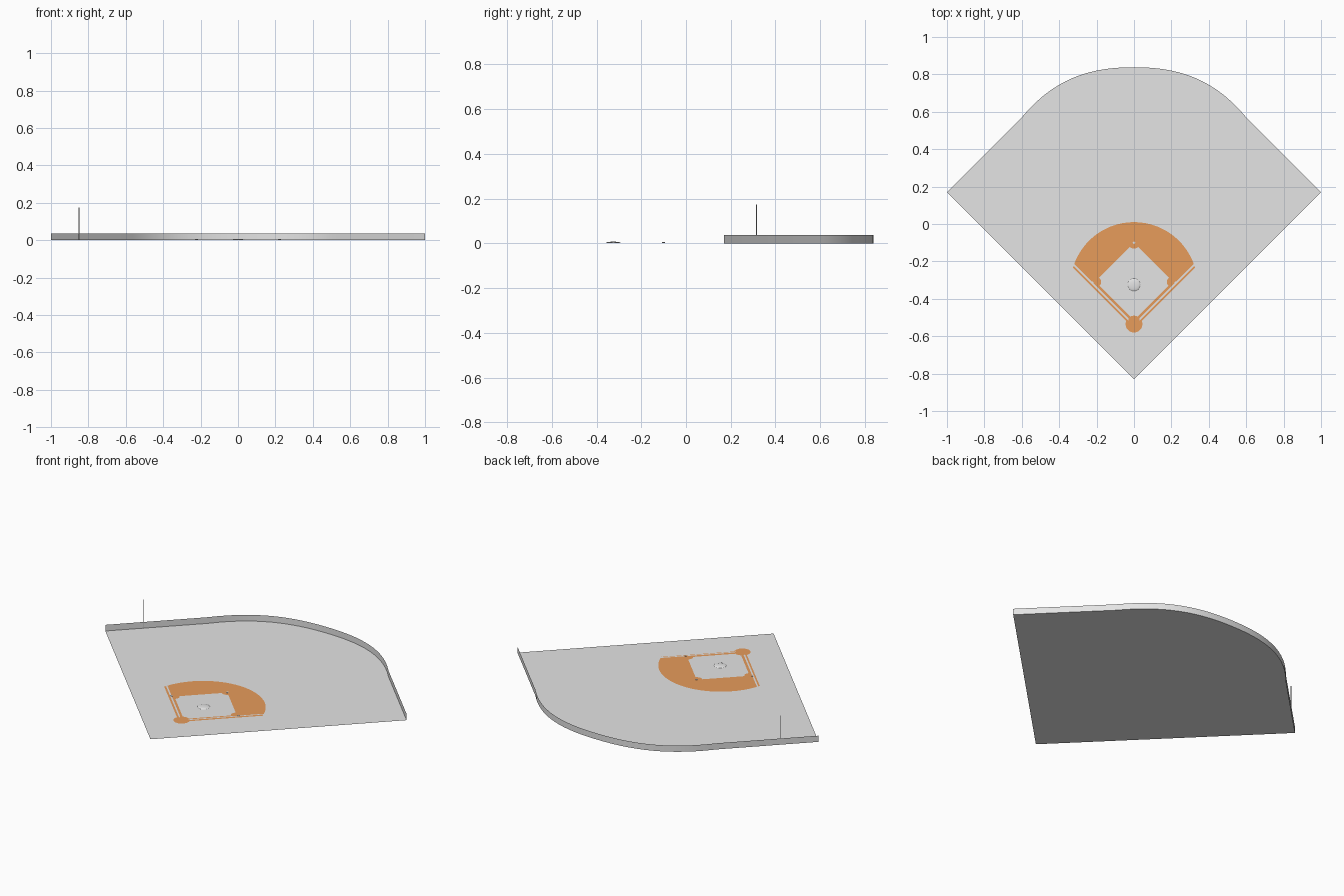
import bpy, bmesh, math
from mathutils import Vector
from mathutils.geometry import interpolate_bezier

cube = bpy.data.objects.get("Cube")
if cube:
    bpy.data.objects.remove(cube, do_unlink=True)


def material(name, color):
    m = bpy.data.materials.new(name)
    m.use_nodes = True
    m.diffuse_color = color
    m.node_tree.nodes["Principled BSDF"].inputs["Base Color"].default_value = color
    return m


GREY = material("light grey", (0.78, 0.78, 0.78, 1))
SAND = material("sandy orange", (0.92, 0.38, 0.12, 1))
STEP = 0.0008          # height of each painted layer
HOME_Y = -0.54         # apex of the foul lines
MOUND_Y = -0.33


def finish(name, bm, mat):
    me = bpy.data.meshes.new(name)
    bm.to_mesh(me)
    bm.free()
    me.materials.append(mat)
    ob = bpy.data.objects.new(name, me)
    bpy.context.collection.objects.link(ob)
    return ob


def sheet(name, points, layer, mat):
    """Flat face laid on the ground at a layer height."""
    bm = bmesh.new()
    face = bm.faces.new([bm.verts.new((x, y, layer * STEP)) for x, y in points])
    face.normal_update()
    if face.normal.z < 0:
        face.normal_flip()
    return finish(name, bm, mat)


def arc(cx, cy, r, a0, a1, n):
    return [(cx + r * math.cos(a0 + (a1 - a0) * i / n),
             cy + r * math.sin(a0 + (a1 - a0) * i / n)) for i in range(n + 1)]


def disc(name, cx, cy, r, layer, mat):
    return sheet(name, arc(cx, cy, r, 0, math.tau, 32)[:-1], layer, mat)


# Outfield edge: straight from the corner, then a curve to the middle, mirrored
curve = interpolate_bezier(Vector((0.6, 0.57, 0)), Vector((0.41, 0.80, 0)),
                           Vector((0.2, 0.838, 0)), Vector((0, 0.838, 0)), 16)
half = [(1, 0.17)] + [(p.x, p.y) for p in curve]
edge = half + [(-x, y) for x, y in reversed(half[:-1])]

# Field ground
sheet("field_ground", edge + [(0, -0.83)], 0, GREY)

# Outfield fence
bm = bmesh.new()
pairs = [[bm.verts.new((x, y, z)) for z in (0, 0.037)] for x, y in edge]
for a, b in zip(pairs, pairs[1:]):
    bm.faces.new((a[0], a[1], b[1], b[0]))
bmesh.ops.recalc_face_normals(bm, faces=bm.faces)
bm.normal_update()
if sum(f.normal.y for f in bm.faces) < 0:
    bmesh.ops.reverse_faces(bm, faces=bm.faces)
for f in bm.faces:
    f.smooth = True
finish("outfield_fence", bm, GREY)

# Infield dirt: wedge closed by a round back edge
reach = math.radians(16)
dirt = arc(0, MOUND_Y, 0.34, reach, math.pi - reach, 40)
dirt_end = dirt[0][0]
dirt = [(dirt_end, dirt_end - 0.56)] + dirt + [(-dirt_end, dirt_end - 0.56), (0, -0.56)]
sheet("infield_dirt", dirt, 1, SAND)

# Infield grass diamond
sheet("infield_grass", [(0, -0.515), (0.207, -0.308), (0, -0.101), (-0.207, -0.308)], 2, GREY)

# Dirt around the bases and home
disc("home_dirt", 0, -0.535, 0.045, 3, SAND)
disc("second_base_dirt", 0, -0.1, 0.032, 3, SAND)
for side, name in ((1, "left"), (-1, "right")):
    disc(name + "_base_dirt", side * 0.205, -0.31, 0.029, 3, SAND)
    # Foul line strip
    w = 0.006
    sheet(name + "_foul_line",
          [(side * x, x + HOME_Y + o) for x, o in
           ((0.03, -w), (dirt_end, -w), (dirt_end, w), (0.03, w))], 4, GREY)


def base(name, x, y):
    bm = bmesh.new()
    bmesh.ops.create_cone(bm, cap_ends=True, segments=4, radius1=0.007,
                          radius2=0.007, depth=0.004)
    bmesh.ops.translate(bm, vec=(x, y, 0.003), verts=bm.verts)
    finish(name, bm, GREY)


# Bases
base("second_base", 0, -0.1)
base("left_base", 0.222, -0.312)
base("right_base", -0.222, -0.312)

# Pitching mound: low dome
bm = bmesh.new()
bmesh.ops.create_uvsphere(bm, u_segments=24, v_segments=12, radius=1)
bmesh.ops.bisect_plane(bm, geom=bm.verts[:] + bm.edges[:] + bm.faces[:],
                       plane_co=(0, 0, 0), plane_no=(0, 0, -1), clear_outer=True)
bmesh.ops.scale(bm, vec=(0.034, 0.034, 0.006), verts=bm.verts)
bmesh.ops.translate(bm, vec=(0, MOUND_Y + 0.005, 2 * STEP), verts=bm.verts)
for f in bm.faces:
    f.smooth = True
finish("pitching_mound", bm, GREY)

# Foul pole
bm = bmesh.new()
bmesh.ops.create_cone(bm, cap_ends=True, segments=8, radius1=0.0015,
                      radius2=0.0015, depth=0.174)
bmesh.ops.translate(bm, vec=(-0.85, 0.315, 0.087), verts=bm.verts)
finish("foul_pole", bm, GREY)
